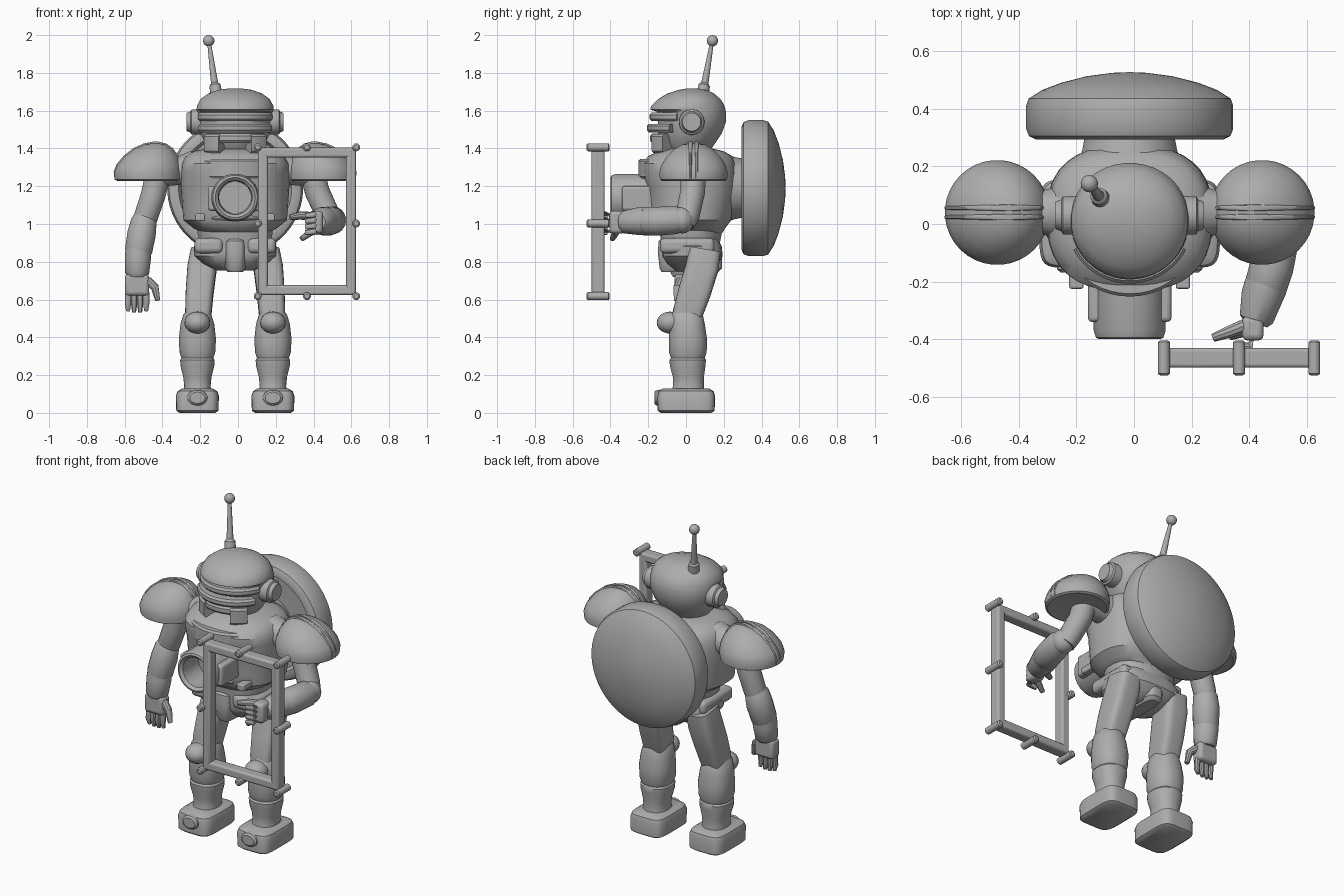
import bpy, bmesh, math
from mathutils import Vector

CX = -0.015  # symmetry line of the body
grey = bpy.data.materials.new("plain grey")
grey.diffuse_color = (0.42, 0.42, 0.42, 1)


def finish(name, bm, angle=35, bevel=0.0):
    bmesh.ops.recalc_face_normals(bm, faces=bm.faces[:])
    me = bpy.data.meshes.new(name)
    bm.to_mesh(me)
    bm.free()
    me.materials.append(grey)
    ob = bpy.data.objects.new(name, me)
    bpy.context.collection.objects.link(ob)
    me.shade_smooth()
    me.set_sharp_from_angle(angle=math.radians(angle))
    if bevel:
        m = ob.modifiers.new("bevel", 'BEVEL')
        m.width, m.segments = bevel, 3
    return ob


def loft(name, rings, axis=None, n=28, p=2.0, angle=35):
    """Skin of superellipse rings (x, y, z, rx, ry) along a path or a fixed axis."""
    bm = bmesh.new()
    pts = [Vector(r[:3]) for r in rings]
    loops = []
    for i, r in enumerate(rings):
        t = Vector(axis) if axis else pts[min(i + 1, len(pts) - 1)] - pts[max(i - 1, 0)]
        t.normalize()
        ref = Vector((0, 1, 0)) if abs(t.x) > 0.8 else Vector((1, 0, 0))
        u = (ref - t * ref.dot(t)).normalized()
        v = t.cross(u)
        loop = []
        for k in range(n):
            a = 2 * math.pi * (k + 0.5) / n
            c, s = math.cos(a), math.sin(a)
            c = math.copysign(abs(c) ** (2 / p), c)
            s = math.copysign(abs(s) ** (2 / p), s)
            loop.append(bm.verts.new(pts[i] + u * c * r[3] + v * s * r[4]))
        loops.append(loop)
    for a, b in zip(loops, loops[1:]):
        for k in range(n):
            bm.faces.new((a[k], a[(k + 1) % n], b[(k + 1) % n], b[k]))
    bm.faces.new(loops[0])
    bm.faces.new(loops[-1])
    return finish(name, bm, angle)


def stack(name, rows, x=CX, **kw):
    """Vertical loft from rows (z, half width, front y, back y)."""
    return loft(name, [(x, (f + b) / 2, z, w, (b - f) / 2) for z, w, f, b in rows],
                axis=(0, 0, 1), **kw)


def lathe_y(name, x, z, rows, **kw):
    """Round part along y from rows (y, radius)."""
    return loft(name, [(x, y, z, r, r) for y, r in rows], axis=(0, 1, 0), **kw)


def box(name, lo, hi, bevel=0.015):
    bm = bmesh.new()
    bmesh.ops.create_cube(bm, size=1)
    for v in bm.verts:
        v.co = [(l + h) / 2 + c * (h - l) for l, h, c in zip(lo, hi, v.co)]
    return finish(name, bm, 30, bevel)


def ball(name, c, r):
    bm = bmesh.new()
    bmesh.ops.create_uvsphere(bm, u_segments=20, v_segments=12, radius=1)
    for v in bm.verts:
        v.co = [a + b * q for a, b, q in zip(c, r, v.co)]
    return finish(name, bm)


def rod(name, *pts, n=14, p=2.0):
    return loft(name, [(*q[:3], q[3], q[3]) for q in pts], n=n, p=p)


def arc(name, z0, z1, r0, r1, half, cy=0.015, centre=0.0):
    """Curved bar wrapping the front of the head."""
    bm, n, loops = bmesh.new(), 18, []
    for i in range(n + 1):
        a = math.radians(centre + half * (2 * i / n - 1))
        loops.append([bm.verts.new((CX + r * math.sin(a), cy - r * math.cos(a), z))
                      for r, z in ((r0, z0), (r1 - .01, z0), (r1, z0 + .012),
                                   (r1, z1 - .012), (r1 - .01, z1), (r0, z1))])
    for a, b in zip(loops, loops[1:]):
        for k in range(6):
            bm.faces.new((a[k], a[(k + 1) % 6], b[(k + 1) % 6], b[k]))
    bm.faces.new(loops[0])
    bm.faces.new(loops[-1])
    return finish(name, bm)


# Head: skull, visor bars, jaw, ears, antenna
stack("skull", [(1.38, .12, -.10, .12), (1.42, .155, -.13, .15), (1.48, .185, -.15, .19),
                (1.54, .2, -.15, .212), (1.595, .202, -.155, .212), (1.605, .205, -.19, .21),
                (1.625, .203, -.185, .205), (1.66, .185, -.15, .185), (1.69, .145, -.10, .15),
                (1.71, .09, -.04, .11), (1.718, .03, .01, .06)], n=36)
arc("brow_bar", 1.545, 1.59, .12, .208, 72)
arc("visor_bar", 1.485, 1.53, .12, .222, 62)
arc("jaw", 1.43, 1.478, .1, .205, 50)
for s in (-1, 1):
    arc("cheek_guard", 1.375, 1.475, .1, .215, 13, centre=s * 37)
    x0, x1 = CX + s * .18, CX + s * .257
    loft("ear_disc", [(x0, .03, 1.54, .068, .068), (x1 - s * .025, .03, 1.54, .066, .066),
                      (x1 - s * .02, .03, 1.54, .056, .056), (x1, .03, 1.54, .048, .048)],
         axis=(1, 0, 0))
rod("antenna_base", (-.112, .085, 1.67, .034), (-.122, .097, 1.735, .03), (-.124, .1, 1.745, .02))
rod("antenna", (-.122, .097, 1.73, .02), (-.153, .137, 1.96, .01))
ball("antenna_tip", (-.155, .14, 1.97), (.03, .03, .03))

# Torso with chest tube
stack("torso", [(.95, .17, -.13, .19), (.98, .225, -.17, .21), (1.02, .275, -.195, .24),
                (1.08, .28, -.2, .255), (1.2, .288, -.21, .275), (1.27, .288, -.235, .275),
                (1.32, .284, -.235, .265), (1.36, .262, -.2, .245), (1.385, .22, -.15, .2),
                (1.4, .15, -.1, .14)], n=36, p=2.5)
lathe_y("chest_tube", CX, 1.14, [(-.1, .128), (-.37, .126), (-.395, .118), (-.4, .106),
                                 (-.385, .09), (-.24, .085)], n=24)
arc("chest_upper_plate", 1.24, 1.345, .15, .262, 68, cy=.01)
arc("chest_lower_rim", 1.015, 1.045, .15, .27, 60, cy=.055)
for s in (-1, 1):
    box("chest_side_bracket", (CX + s * .115 - .03, -.34, 1.07), (CX + s * .115 + .03, -.15, 1.2))
    box("belly_tab", (CX + s * .185 - .025, -.225, 1.015), (CX + s * .185 + .025, -.12, 1.055), .008)

# Round pack on the back
lathe_y("back_mount", CX, 1.19, [(.18, .19), (.26, .165), (.34, .15)])
lathe_y("back_disc", CX, 1.19, [(.325, .2), (.322, .285), (.295, .3), (.293, .325), (.305, .35),
                                (.33, .36), (.41, .36), (.435, .352), (.465, .305), (.49, .24),
                                (.513, .15), (.525, .06), (.527, .01)], n=56)

# Waist and pelvis
stack("waist", [(.86, .175, -.13, .18), (.9, .185, -.13, .18), (.95, .2, -.14, .19),
                (.97, .2, -.14, .19)], p=2.3)
stack("pelvis", [(.755, .1, -.06, .12), (.79, .17, -.1, .17), (.83, .215, -.125, .195),
                 (.88, .22, -.125, .19), (.92, .19, -.11, .17)], p=3)
stack("groin_plate", [(.745, .04, -.13, .17), (.765, .056, -.14, .19), (.85, .06, -.15, .19),
                      (.91, .06, -.145, .17), (.925, .05, -.13, .15)], p=4)
for s in (-1, 1):
    box("hip_plate", (CX + s * .14 - .075, -.137, .845), (CX + s * .14 + .075, .15, .925), .025)

# Legs and feet
for s in (-1, 1):
    x = CX + s * .2
    loft("thigh", [(CX + s * .165, .1, .86, .07, .085), (CX + s * .175, .085, .77, .078, .088),
                   (CX + s * .188, .045, .64, .074, .087), (CX + s * .195, .01, .53, .07, .08),
                   (x, 0, .47, .06, .07)], p=4)
    stack("shin", [(.55, .05, -.06, .07), (.52, .075, -.085, .09), (.47, .09, -.088, .1),
                   (.39, .099, -.09, .112), (.32, .095, -.09, .11), (.29, .085, -.08, .1),
                   (.28, .092, -.088, .106), (.25, .09, -.086, .104), (.19, .075, -.07, .095),
                   (.14, .07, -.07, .095), (.1, .08, -.08, .1)], x=x, p=2.3)
    ball("knee_cap", (x, -.085, .478), (.068, .07, .058))
    stack("foot", [(0, .095, -.135, .135), (.012, .112, -.15, .152), (.09, .114, -.152, .154),
                   (.115, .105, -.145, .147), (.13, .08, -.12, .12)], x=x, p=5, n=32)
    loft("toe_cap", [(x, -.1, .082, .06, .047), (x, -.158, .08, .052, .04),
                     (x, -.168, .08, .04, .03)], axis=(0, 1, 0))

# Shoulder pads with a double ridge, and arm roots
for s in (-1, 1):
    sx = CX + s * .46
    pad = [(1.235, .12, 0), (1.228, .165, 0), (1.235, .178, 0), (1.27, .182, 0), (1.31, .172, .005),
           (1.355, .145, .015), (1.395, .105, .025), (1.42, .06, .035), (1.43, .015, .04)]
    loft("shoulder_pad", [(sx - s * d, .04, z, r, r) for z, r, d in pad], axis=(0, 0, 1), n=36)
    for y in (.024, .056):
        loft("shoulder_ridge", [(sx - s * d, y, z + .006, r * 1.01, .011) for z, r, d in pad[2:]],
             axis=(0, 0, 1), p=4)
    rod("arm_root", (CX + s * .22, .04, 1.29, .1), (CX + s * .31, .04, 1.28, .075),
        (CX + s * .42, .04, 1.27, .075), n=20)

# Lowered arm
rod("right_upper_arm", (-.42, .04, 1.28, .068), (-.45, .035, 1.15, .066), (-.49, .03, 1.03, .064),
    (-.5, .03, 1.0, .055), n=20)
rod("right_forearm", (-.49, .03, 1.05, .05), (-.497, .025, 1.02, .068), (-.51, .015, .95, .076),
    (-.526, -.005, .86, .073), (-.53, -.01, .84, .064), n=20)
rod("right_cuff", (-.528, -.005, .866, .068), (-.53, -.01, .82, .07), (-.534, -.02, .74, .064),
    (-.535, -.02, .72, .05), n=20)
box("right_palm", (-.598, -.06, .62), (-.47, .015, .735), .02)
for i in range(4):
    fx = -.582 + i * .032
    rod("right_finger", (fx, -.03, .64, .018), (fx, -.035, .575, .017),
        (fx, -.025, .53 + abs(i - 1.5) * .007, .011), n=10)
rod("right_thumb", (-.48, -.03, .7, .024), (-.44, -.045, .665, .022), (-.425, -.05, .595, .014), n=10)

# Raised arm holding the frame
rod("left_upper_arm", (.39, .04, 1.28, .068), (.42, .035, 1.17, .066), (.475, .01, 1.05, .064),
    (.495, -.01, 1.0, .058), n=20)
ball("left_elbow", (.498, -.02, 1.02), (.068, .065, .07))
rod("left_forearm", (.508, 0, 1.02, .05), (.5, -.05, 1.02, .074), (.478, -.15, 1.015, .077),
    (.455, -.225, 1.015, .075), (.45, -.24, 1.015, .064), n=20)
rod("left_cuff", (.458, -.215, 1.015, .076), (.445, -.25, 1.015, .074), (.425, -.33, 1.01, .06),
    (.42, -.345, 1.01, .045), n=20)
box("left_palm", (.375, -.405, .95), (.45, -.32, 1.07), .02)
for i in range(4):
    fz = .96 + i * .03
    rod("left_finger", (.42, -.38, fz, .018), (.405, -.425, fz, .017), (.355, -.425, fz - .006, .013),
        n=10)
rod("left_thumb", (.39, -.35, 1.04, .024), (.33, -.375, 1.045, .022), (.275, -.395, 1.035, .015), n=10)
rod("left_lower_finger", (.39, -.37, .96, .02), (.335, -.39, .92, .014), n=10)

# Hand-held rectangular frame with pegs
X0, X1, Z0, Z1, Y = .132, .598, .65, 1.378, -.465
for x in (X0, X1):
    box("frame_post", (x - .026, Y - .034, Z0 - .026), (x + .026, Y + .034, Z1 + .026), .012)
for z in (Z0, Z1):
    box("frame_rail", (X0 - .026, Y - .034, z - .026), (X1 + .026, Y + .034, z + .026), .012)
for x in (.104, .365, .626):
    for z in (.618, 1.003, 1.406):
        if x != .365 or z != 1.003:
            lathe_y("frame_peg", x, z, [(-.526, .013), (-.52, .021), (-.41, .021), (-.404, .013)], n=14)
